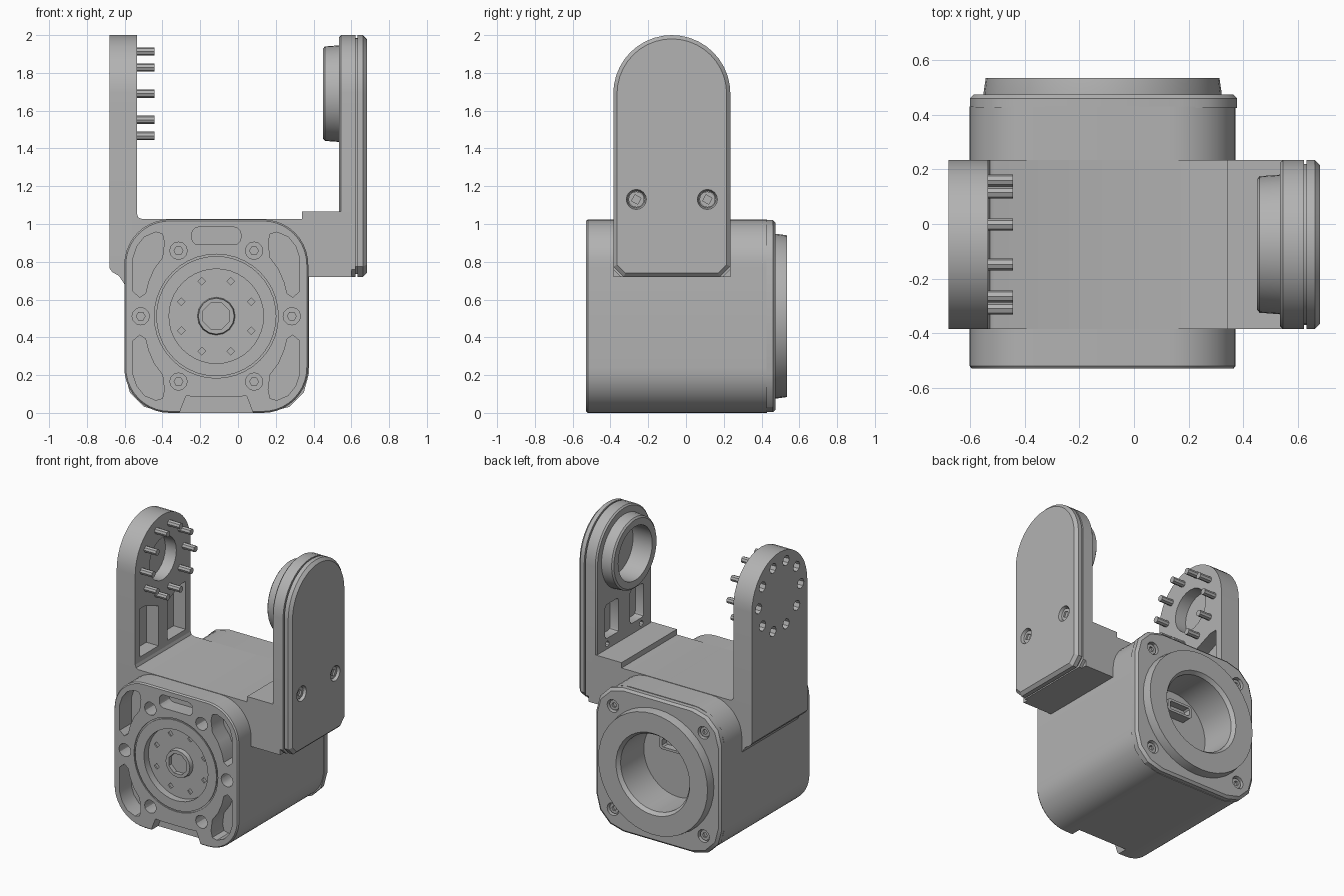
import bpy, bmesh
from math import sin, cos, pi, radians

cube = bpy.data.objects.get("Cube")
if cube:
    bpy.data.objects.remove(cube)

grey = bpy.data.materials.new("matte grey")
grey.use_nodes = True
grey.diffuse_color = (0.45, 0.45, 0.45, 1)
grey.node_tree.nodes["Principled BSDF"].inputs["Base Color"].default_value = (0.45, 0.45, 0.45, 1)

CX, CZ = -0.115, 0.512      # axis of the main body
AY, AZ = -0.075, 1.69       # axis of the two arms
AR = 0.31                   # half width of an arm


def circle(u, v, r, n=40, turn=0.0):
    return [(u + r * cos(turn + 2 * pi * i / n), v + r * sin(turn + 2 * pi * i / n)) for i in range(n)]


def rounded(u, v, hu, hv, r, n=8):
    """Rectangle outline with round (or, with n=1, cut) corners."""
    pts = []
    for q, (su, sv) in enumerate([(1, 1), (-1, 1), (-1, -1), (1, -1)]):
        for i in range(n + 1):
            a = pi / 2 * (q + i / n)
            pts.append((u + su * (hu - r) + r * cos(a), v + sv * (hv - r) + r * sin(a)))
    return pts


def arch(r, bottom, cut=0.04, n=20):
    """Arm outline: half round top and small cut corners below."""
    top = [(AY + r * cos(pi * i / n), AZ + r * sin(pi * i / n)) for i in range(n + 1)]
    return top + [(AY - r, bottom + cut), (AY - r + cut, bottom),
                  (AY + r - cut, bottom), (AY + r, bottom + cut)]


def solid(name, axis, lofts):
    """Closed solids, each a list of (position, outline) along the axis."""
    bm = bmesh.new()
    for loft in lofts:
        rings = []
        for t, pts in loft:
            rings.append([bm.verts.new((t, u, v) if axis == "x" else (u, t, v)) for u, v in pts])
        for a, b in zip(rings, rings[1:]):
            for i in range(len(a)):
                j = (i + 1) % len(a)
                bm.faces.new((a[i], a[j], b[j], b[i]))
        bm.faces.new(rings[0])
        bm.faces.new(rings[-1])
    bmesh.ops.recalc_face_normals(bm, faces=bm.faces[:])
    mesh = bpy.data.meshes.new(name)
    bm.to_mesh(mesh)
    bm.free()
    mesh.materials.append(grey)
    ob = bpy.data.objects.new(name, mesh)
    bpy.context.collection.objects.link(ob)
    return ob


def prism(pts, a, b):
    return [(a, pts), (b, pts)]


def select(ob):
    bpy.ops.object.select_all(action="DESELECT")
    ob.select_set(True)
    bpy.context.view_layer.objects.active = ob


def cut(ob, axis, lofts):
    cutter = solid("cutter", axis, lofts)
    mod = ob.modifiers.new("cut", "BOOLEAN")
    mod.operation, mod.solver, mod.object = "DIFFERENCE", "EXACT", cutter
    select(ob)
    bpy.ops.object.modifier_apply(modifier=mod.name)
    bpy.data.objects.remove(cutter)


# Main body with its front pockets
def body_outline(inset=0.0):
    return rounded(CX, CZ, 0.487 - inset, 0.512 - inset, 0.24 - inset, 10)


body = solid("main_body", "y", [[(-0.53, body_outline(0.008)), (-0.52, body_outline()), (0.43, body_outline())]])
FRONT = -0.6
corner = [(-0.44, 0.13), (-0.44, 0.31), (-0.42, 0.37), (-0.38, 0.42), (-0.32, 0.445), (-0.285, 0.435),
          (-0.275, 0.39), (-0.285, 0.31), (-0.33, 0.25), (-0.36, 0.18), (-0.375, 0.12), (-0.405, 0.1)]
pockets = [prism([(CX + su * u, CZ + sv * v) for u, v in corner], FRONT, -0.4)
           for su in (1, -1) for sv in (1, -1)]
pockets.append(prism(rounded(CX, 0.937, 0.13, 0.046, 0.035, 3), FRONT, -0.42))
pockets.append(prism([(-0.32, -0.1), (-0.31, 0), (-0.275, 0.09), (-0.22, 0.085), (-0.01, 0.085),
                      (0.045, 0.09), (0.08, 0), (0.09, -0.1)], FRONT, -0.45))
for i in range(6):
    a = i * pi / 3
    pockets.append(prism(circle(CX + 0.4 * cos(a), CZ + 0.4 * sin(a), 0.046, 12), FRONT, -0.4))
pockets.append(prism(circle(CX, CZ, 0.25), FRONT, -0.47))
cut(body, "y", pockets)
cut(body, "y", [prism(circle(CX, CZ, 0.27), 0.25, 0.6)])

# Thin groove around the front recess
groove = solid("groove_cutter", "y", [prism(circle(CX, CZ, 0.328), FRONT, -0.522)])
cut(groove, "y", [prism(circle(CX, CZ, 0.318), -0.7, -0.4)])
mod = body.modifiers.new("groove", "BOOLEAN")
mod.operation, mod.solver, mod.object = "DIFFERENCE", "EXACT", groove
select(body)
bpy.ops.object.modifier_apply(modifier=mod.name)
bpy.data.objects.remove(groove)

# Drive hub with hollow boss and a ring of small holes
hub = solid("drive_hub", "y", [[(-0.46, circle(CX, CZ, 0.25)), (-0.48, circle(CX, CZ, 0.25))]])
cut(hub, "y", [prism(circle(CX + 0.2 * cos(a), CZ + 0.2 * sin(a), 0.02, 4), FRONT, -0.47)
               for a in [radians(22.5 + 45 * i) for i in range(8)]])
boss = solid("hub_boss", "y", [[(-0.47, circle(CX, CZ, 0.102, 16)), (-0.51, circle(CX, CZ, 0.095, 16))]])
cut(boss, "y", [prism(circle(CX, CZ, 0.075, 8, pi / 8), FRONT, -0.475)])

# Heads sunk in the mounting holes
solid("front_screws", "y", [prism(circle(CX + 0.4 * cos(i * pi / 3), CZ + 0.4 * sin(i * pi / 3), 0.026, 6),
                                  -0.39, -0.44) for i in range(6)])


# Back plate, ring and connector
def plate_outline(inset=0.0):
    return rounded(CX + 0.003, CZ, 0.489 - inset, 0.508 - inset, 0.21, 3)


plate = solid("back_plate", "y", [[(0.425, plate_outline()), (0.46, plate_outline()), (0.475, plate_outline(0.015))]])
spots = [(CX + su * 0.355, CZ + sv * 0.365) for su in (1, -1) for sv in (1, -1)]
cut(plate, "y", [prism(circle(CX, CZ, 0.27), 0.3, 0.6)]
    + [prism(circle(u, v, 0.045, 12), 0.44, 0.6) for u, v in spots])
sockets = solid("plate_screws", "y", [prism(circle(u, v, 0.036, 12), 0.43, 0.46) for u, v in spots])
cut(sockets, "y", [prism(circle(u, v, 0.018, 6), 0.445, 0.6) for u, v in spots])
ring = solid("back_ring", "y", [[(0.47, circle(CX, CZ, 0.436)), (0.48, circle(CX, CZ, 0.436)),
                                 (0.535, circle(CX, CZ, 0.428))]])
cut(ring, "y", [[(0.4, circle(CX, CZ, 0.27)), (0.51, circle(CX, CZ, 0.27)), (0.55, circle(CX, CZ, 0.3))]])
plug = solid("connector", "y", [prism(rounded(CX, CZ + 0.12, 0.1, 0.045, 0.015, 1), 0.24, 0.32)])
cut(plug, "y", [prism(rounded(CX, CZ + 0.12, 0.08, 0.028, 0.01, 1), 0.27, 0.4)])

# Bridge that joins both arms to the body
Y0, Y1 = AY - AR, AY + AR
solid("bridge", "y", [prism([(-0.56, 0.8), (-0.56, 1.055), (-0.535, 1.055), (-0.528, 1.035), (-0.51, 1.027),
                             (0.34, 1.027), (0.34, 1.065), (0.6, 1.065), (0.6, 0.72), (0.3, 0.72)], Y0, Y1)])
solid("pin_arm_foot", "y", [prism([(-0.68, 0.82), (-0.68, 0.765), (-0.665, 0.745), (-0.63, 0.725), (-0.6, 0.68),
                                   (-0.55, 0.68), (-0.55, 0.82)], Y0, Y1)])

# Right arm with pins, holes and pockets
arm = solid("pin_arm", "x", [[(-0.68, arch(AR, 0.8, 0.001)), (-0.535, arch(AR, 0.8, 0.001))]])
pin_spots = [(AY + 0.235 * cos(i * pi / 5), AZ + 0.235 * sin(i * pi / 5)) for i in range(10)]
cut(arm, "x", [prism(circle(u, v, 0.036, 8), -0.8, -0.63) for u, v in pin_spots]
    + [prism(circle(AY, AZ, 0.15, 24), -0.62, -0.4)])
slot = [(0.05, 1.09), (0.255, 1.09), (0.255, 1.43), (0.2, 1.43), (0.05, 1.37)]
cut(arm, "x", [prism([(AY + s * u, v) for u, v in slot], -0.63, -0.4) for s in (1, -1)])
solid("pins", "x", [prism(circle(u, v, 0.022, 8), -0.56, -0.443) for u, v in pin_spots])

# Left arm with pockets, bearing ring and cover
bearing_arm = solid("bearing_arm", "x", [[(0.535, arch(AR - 0.01, 0.73)), (0.545, arch(AR, 0.72)),
                                          (0.622, arch(AR, 0.72))]])
cut(bearing_arm, "x", [prism(circle(AY, AZ, 0.19), 0.4, 0.6)]
    + [prism(rounded(AY + s * 0.14, 1.26, 0.075, 0.12, 0.02, 2), 0.4, 0.6) for s in (1, -1)]
    + [prism(circle(AY + s * 0.19, 1.1, 0.02, 8), 0.4, 0.6) for s in (1, -1)])
bearing = solid("bearing_ring", "x", [[(0.45, circle(AY, AZ, 0.238)), (0.46, circle(AY, AZ, 0.25)),
                                       (0.54, circle(AY, AZ, 0.256))]])
cut(bearing, "x", [prism(circle(AY, AZ, 0.19), 0.4, 0.7)])
solid("cover_gap", "x", [prism(arch(AR - 0.015, 0.735), 0.615, 0.64)])
cover = solid("arm_cover", "x", [[(0.632, arch(AR, 0.72, 0.055)), (0.662, arch(AR, 0.72, 0.055)),
                                  (0.682, arch(AR - 0.02, 0.74, 0.045))]])
holes = [(AY + s * 0.188, 1.13) for s in (1, -1)]
cut(cover, "x", [[(0.65, circle(u, v, 0.045, 16)), (0.7, circle(u, v, 0.058, 16))] for u, v in holes])
heads = solid("cover_screws", "x", [prism(circle(u, v, 0.042, 12), 0.64, 0.666) for u, v in holes])
cut(heads, "x", [prism(circle(u, v, 0.026, 4, 0.3), 0.655, 0.8) for u, v in holes])

# Soft shading with sharp edges kept
for ob in list(bpy.context.scene.objects):
    if ob.type == "MESH":
        select(ob)
        bpy.ops.object.shade_smooth_by_angle(angle=radians(30))
